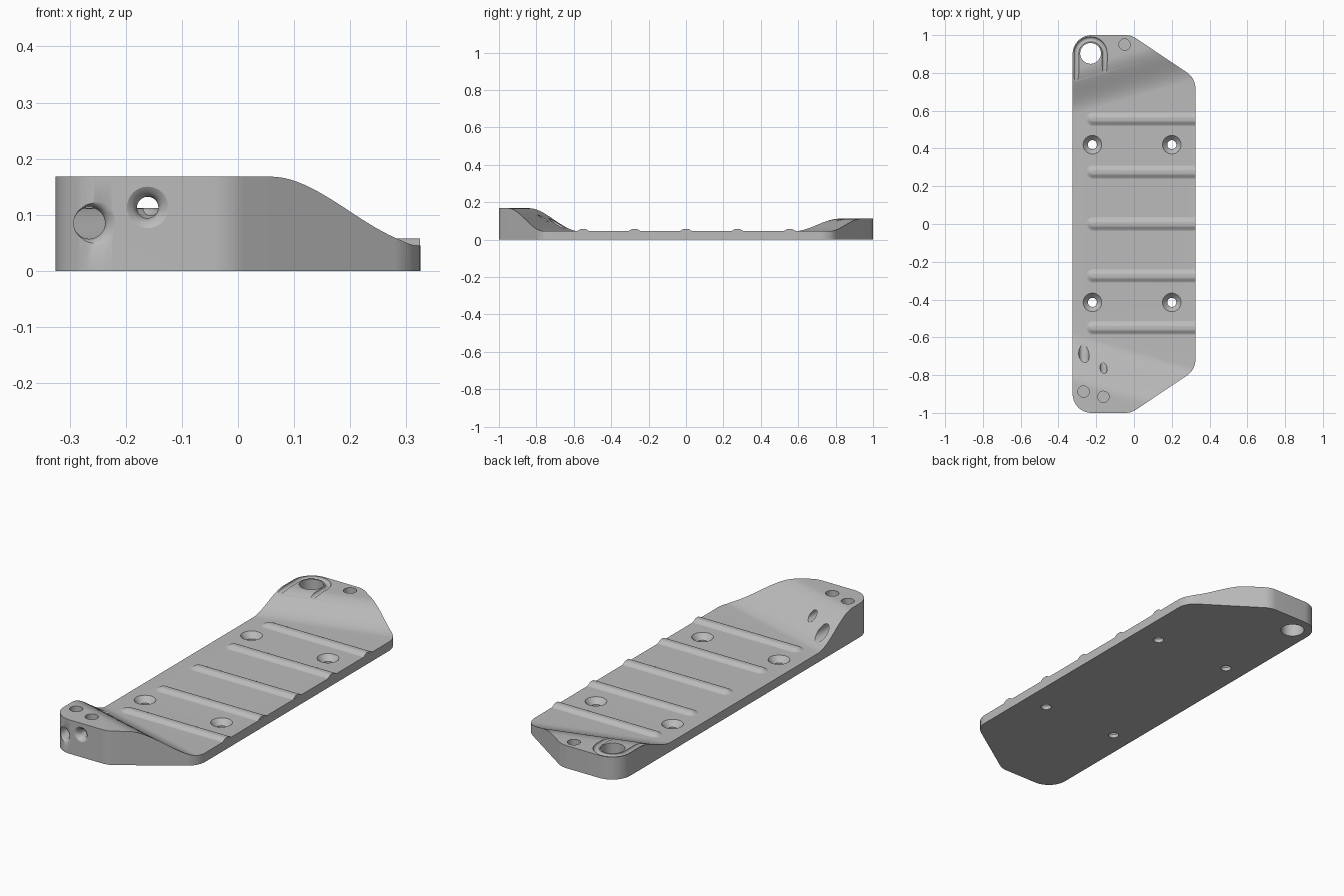
import bpy, bmesh, math
from mathutils import Vector, Matrix

old = bpy.data.objects.get("Cube")
if old:
    bpy.data.objects.remove(old, do_unlink=True)

HALF, BASE, FRONT, BACK = 0.325, 0.045, 0.168, 0.112
TILT = 0.29
FRONT_RAMP, BACK_RAMP = (-0.84, -0.57), (0.82, 0.58)

grey = bpy.data.materials.new("mid grey")
grey.use_nodes = True
grey.diffuse_color = (0.5, 0.5, 0.5, 1)
grey.node_tree.nodes["Principled BSDF"].inputs["Base Color"].default_value = (0.5, 0.5, 0.5, 1)


def make_object(name, bm):
    bmesh.ops.recalc_face_normals(bm, faces=bm.faces)
    mesh = bpy.data.meshes.new(name)
    bm.to_mesh(mesh)
    bm.free()
    mesh.materials.append(grey)
    ob = bpy.data.objects.new(name, mesh)
    bpy.context.collection.objects.link(ob)
    return ob


def activate(ob):
    bpy.ops.object.select_all(action='DESELECT')
    ob.select_set(True)
    bpy.context.view_layer.objects.active = ob


def loft(bm, rings):
    """Skin a list of closed rings and cap both ends."""
    rows = [[bm.verts.new(p) for p in ring] for ring in rings]
    n = len(rows[0])
    for a, b in zip(rows, rows[1:]):
        for i in range(n):
            j = (i + 1) % n
            bm.faces.new((a[i], a[j], b[j], b[i]))
    bm.faces.new(rows[0])
    bm.faces.new(rows[-1])


def circle(radius, matrix, n=32):
    turns = [math.tau * i / n for i in range(n)]
    return [matrix @ Vector((radius * math.cos(a), radius * math.sin(a), 0)) for a in turns]


def lathe(bm, profile, matrix):
    loft(bm, [circle(r, matrix @ Matrix.Translation((0, 0, h))) for r, h in profile])


def smooth(t):
    t = min(max(t, 0), 1)
    return t * t * (3 - 2 * t)


def fraction(value, ramp):
    return (value - ramp[0]) / (ramp[1] - ramp[0])


def height(x, y):
    shift = TILT * (x + HALF)
    if y < 0:
        return FRONT + (BASE - FRONT) * smooth(fraction(y + shift, FRONT_RAMP))
    return BACK + (BASE - BACK) * smooth(fraction(y - shift, BACK_RAMP))


def rounded(corners, radius, steps=10):
    """Round every corner of a convex counterclockwise outline."""
    points = []
    for i, c in enumerate(corners):
        p, c, q = Vector(corners[i - 1]), Vector(c), Vector(corners[(i + 1) % len(corners)])
        d1, d2 = (c - p).normalized(), (q - c).normalized()
        turn = math.acos(d1.dot(d2))
        start = c - d1 * radius * math.tan(turn / 2)
        side = Vector((-d1.y, d1.x))
        for k in range(steps + 1):
            a = turn * k / steps
            points.append(start + radius * (d1 * math.sin(a) + side * (1 - math.cos(a))))
    return points


# Plate: outline sliced across both ramps, then raised to the ramp heights
bm = bmesh.new()
outline = rounded([(-HALF, -1), (-0.015, -1), (HALF, -0.772),
                   (HALF, 0.772), (-0.015, 1), (-HALF, 1)], 0.1)
bm.faces.new([bm.verts.new((p.x, p.y, 0)) for p in outline])
SLICES = 24
for ramp, sign in ((FRONT_RAMP, 1), (BACK_RAMP, -1)):
    for k in range(SLICES + 1):
        y = ramp[0] + (ramp[1] - ramp[0]) * k / SLICES
        bmesh.ops.bisect_plane(bm, geom=bm.verts[:] + bm.edges[:] + bm.faces[:], dist=1e-6,
                               plane_co=(-HALF, y, 0), plane_no=(sign * TILT, 1, 0))
raised = bmesh.ops.extrude_face_region(bm, geom=bm.faces[:], use_keep_orig=True)
for v in raised["geom"]:
    if isinstance(v, bmesh.types.BMVert):
        v.co.z = height(v.co.x, v.co.y)
plate = make_object("mounting_plate", bm)

# Cutters for every hole and groove
bm = bmesh.new()
for x in (-0.22, 0.2):
    for y in (-0.415, 0.42):
        lathe(bm, [(0.024, -0.02), (0.024, 0.018), (0.044, 0.038), (0.05, 0.046), (0.05, 0.09)],
              Matrix.Translation((x, y, 0)))

# Shallow round pockets on the raised ends
for x, y, top in ((-0.267, -0.887, FRONT), (-0.162, -0.915, FRONT), (-0.05, 0.95, BACK)):
    lathe(bm, [(0.03, top - 0.03), (0.03, top + 0.03)], Matrix.Translation((x, y, 0)))

# Cord tunnels with flared mouths through the front block
for x, z, r in ((-0.265, 0.085, 0.028), (-0.161, 0.113, 0.019)):
    mouth = Matrix.Translation((x, -1, z)) @ Matrix.Rotation(-math.pi / 2, 4, 'X')
    lathe(bm, [(r + 0.025, -0.03), (r + 0.018, 0), (r + 0.008, 0.006),
               (r + 0.002, 0.016), (r, 0.026), (r, 0.5)], mouth)

# Large hole through the back block, with a U-shaped cord groove around it
cx, cy, bend = -0.23, 0.903, 0.075
lathe(bm, [(0.055, -0.03), (0.055, 0.2)], Matrix.Translation((cx, cy, 0)))
path = [(Vector((cx + bend, 0.65, BACK)), 0)]
for k in range(33):
    a = math.pi * k / 32
    path.append((Vector((cx + bend * math.cos(a), cy + bend * math.sin(a), BACK)), a))
path.append((Vector((cx - bend, 0.65, BACK)), math.pi))
loft(bm, [circle(0.0135, Matrix.Translation(p) @ Matrix.Rotation(a, 4, 'Z')
                 @ Matrix.Rotation(math.pi / 2, 4, 'X'), 24) for p, a in path])
cutter = make_object("hole_cutters", bm)
cutter.hide_render = True

activate(plate)
cut = plate.modifiers.new("holes", 'BOOLEAN')
cut.operation, cut.solver, cut.object = 'DIFFERENCE', 'EXACT', cutter
bpy.ops.object.modifier_apply(modifier=cut.name)
bpy.data.objects.remove(cutter, do_unlink=True)
bpy.ops.object.shade_smooth_by_angle(angle=math.radians(30))

# Grip ribs: soft bumps with rounded left ends, running out at the left side edge
WIDTH, RISE, START = 0.038, 0.013, -0.255
for i, y in enumerate((-0.55, -0.275, 0, 0.275, 0.555)):
    bm = bmesh.new()
    rings = []
    for x in [START + WIDTH * (1 - math.cos(math.pi / 2 * k / 10)) for k in range(1, 11)] + [HALF - 0.0003]:
        inset = max(0, START + WIDTH - x)
        half = math.sqrt(WIDTH ** 2 - inset ** 2)
        ring = [(x, y + half, BASE - 0.004), (x, y - half, BASE - 0.004)]
        for k in range(21):
            dy = half * (k / 10 - 1)
            near = 1 - math.hypot(dy, inset) / WIDTH
            ring.append((x, y + dy, BASE - 0.0003 + RISE * smooth(near * 1.25)))
        rings.append(ring)
    loft(bm, rings)
    rib = make_object(f"grip_rib_{i + 1}", bm)
    activate(rib)
    bpy.ops.object.shade_smooth_by_angle(angle=math.radians(40))
